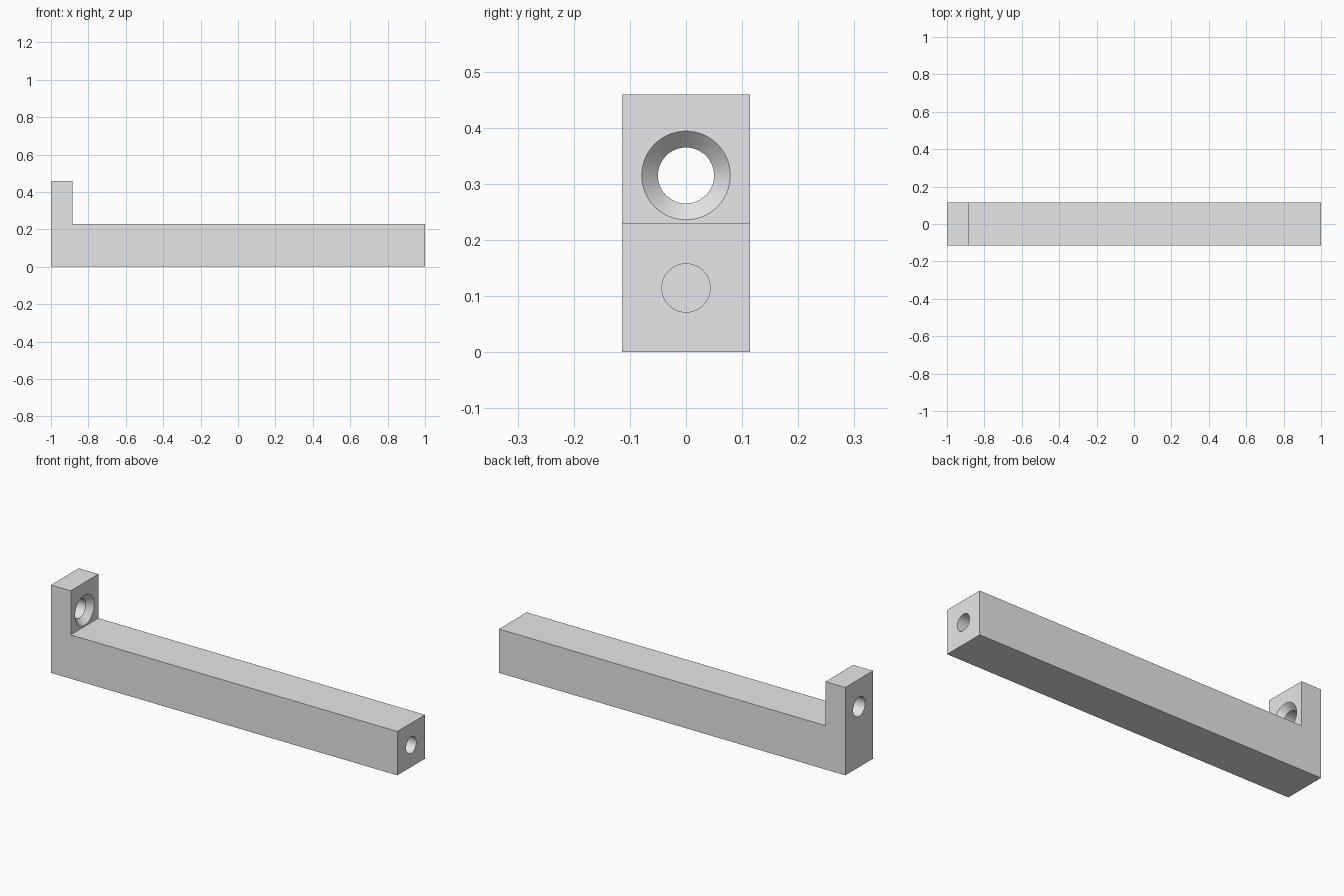
import bpy, bmesh, math

old = bpy.data.objects.get("Cube")
if old:
    bpy.data.objects.remove(old, do_unlink=True)

HALF_W = 0.114     # half width of the bar
BAR_H = 0.229      # height of the long arm
TOTAL_H = 0.459    # height of the upright tab
TAB_X = -0.886     # inner face of the tab

grey = bpy.data.materials.new("plain grey")
grey.use_nodes = True
colour = (0.8, 0.8, 0.8, 1)
grey.diffuse_color = colour
grey.node_tree.nodes["Principled BSDF"].inputs["Base Color"].default_value = colour


def add_object(name, bm):
    bmesh.ops.recalc_face_normals(bm, faces=bm.faces[:])
    mesh = bpy.data.meshes.new(name)
    bm.to_mesh(mesh)
    bm.free()
    mesh.materials.append(grey)
    obj = bpy.data.objects.new(name, mesh)
    bpy.context.collection.objects.link(obj)
    return obj


def turned_cutter(name, z, profile, sides=64):
    """Solid turned about a line along x, from (x, radius) pairs."""
    bm = bmesh.new()
    rings = []
    for x, r in profile:
        angles = [math.tau * i / sides for i in range(sides)]
        rings.append([bm.verts.new((x, r * math.cos(a), z + r * math.sin(a)))
                      for a in angles])
    for a, b in zip(rings, rings[1:]):
        for i in range(sides):
            j = (i + 1) % sides
            bm.faces.new((a[i], a[j], b[j], b[i]))
    bm.faces.new(rings[0])
    bm.faces.new(rings[-1])
    obj = add_object(name, bm)
    obj.hide_render = True
    return obj


# L-shaped bar, extruded across its width
bm = bmesh.new()
outline = [(-1, 0), (1, 0), (1, BAR_H), (TAB_X, BAR_H), (TAB_X, TOTAL_H), (-1, TOTAL_H)]
side = bm.faces.new([bm.verts.new((x, -HALF_W, z)) for x, z in outline])
grown = bmesh.ops.extrude_face_region(bm, geom=[side])["geom"]
bmesh.ops.translate(bm, vec=(0, 2 * HALF_W, 0),
                    verts=[g for g in grown if isinstance(g, bmesh.types.BMVert)])
if not side.is_valid or len(bm.faces) < len(outline) + 2:
    bm.faces.new([v for v in bm.verts if v.co.y < 0])
bracket = add_object("bracket_bar", bm)

# Countersunk through hole in the tab, and blind hole in the far end
cutters = [
    turned_cutter("countersunk_hole_cutter", 0.315,
                  [(-1.05, 0.05), (TAB_X - 0.029, 0.05), (TAB_X, 0.079), (TAB_X + 0.02, 0.079)]),
    turned_cutter("end_hole_cutter", BAR_H / 2, [(0.6, 0.043), (1.05, 0.043)]),
]
bpy.context.view_layer.objects.active = bracket
for cutter in cutters:
    mod = bracket.modifiers.new(cutter.name, "BOOLEAN")
    mod.operation = "DIFFERENCE"
    mod.solver = "EXACT"
    mod.object = cutter
    bpy.ops.object.modifier_apply(modifier=mod.name)
    bpy.data.objects.remove(cutter, do_unlink=True)

# Smooth bores with crisp rims
bpy.ops.object.select_all(action="DESELECT")
bracket.select_set(True)
bpy.ops.object.shade_smooth_by_angle(angle=math.radians(30))
